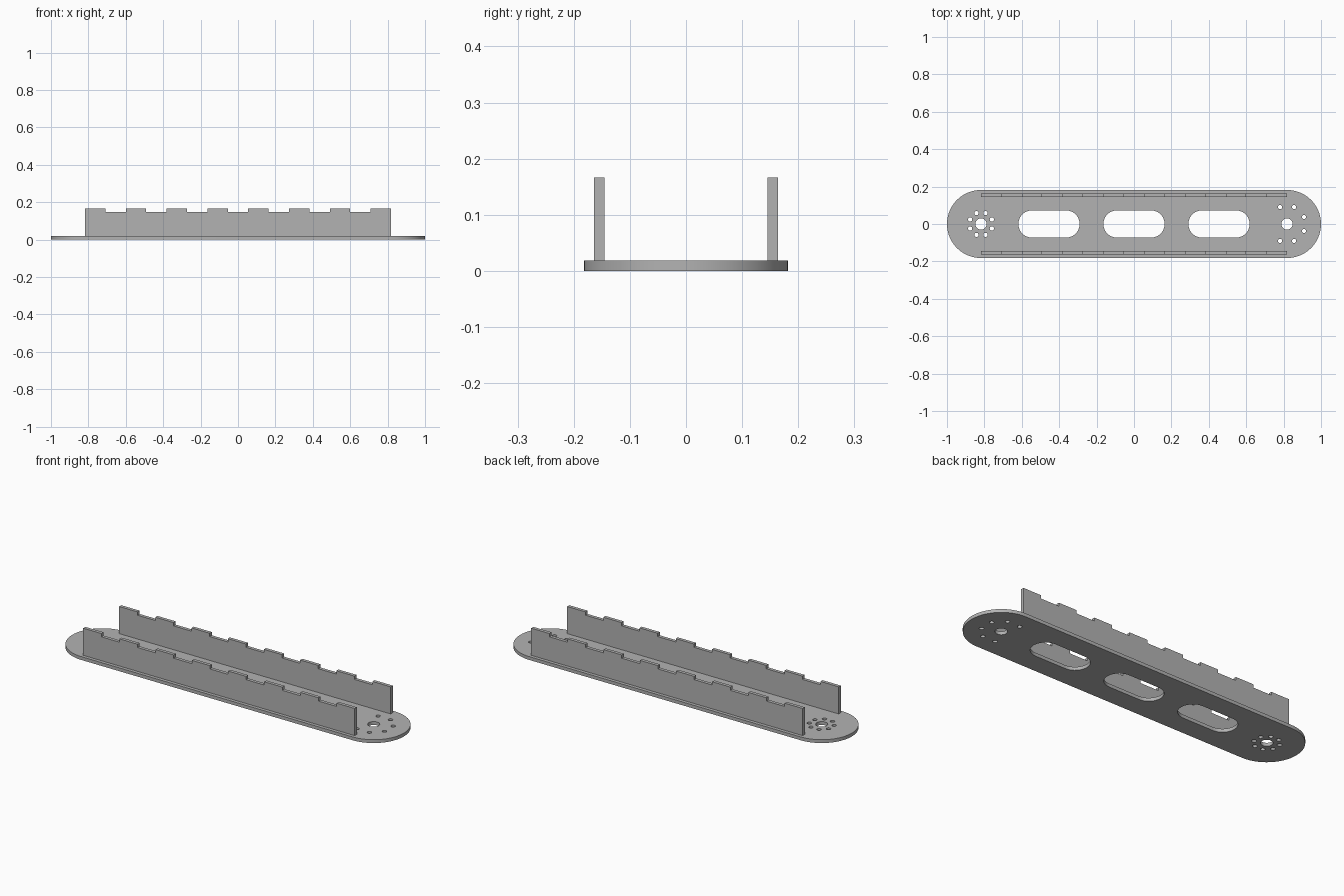
import bpy, bmesh
from math import cos, sin, pi, radians
from mathutils import Matrix

cube = bpy.data.objects.get("Cube")
if cube:
    bpy.data.objects.remove(cube, do_unlink=True)

THICK = 0.0182      # sheet thickness
END_X = 0.8182      # centre of each rounded end
END_R = 0.1818
WALL_TOP, NOTCH_Z = 0.166, 0.148
TEETH = 8

grey = bpy.data.materials.new("matte grey")
grey.use_nodes = True
grey.diffuse_color = (0.45, 0.45, 0.45, 1)
grey.node_tree.nodes["Principled BSDF"].inputs["Base Color"].default_value = grey.diffuse_color


def stadium(cx, half, r, n=24):
    """Outline of a slot with round ends."""
    pts = []
    for side, start in ((1, -pi / 2), (-1, pi / 2)):
        for i in range(n + 1):
            a = start + pi * i / n
            pts.append((cx + side * half + r * cos(a), r * sin(a)))
    return pts


def circle(cx, cy, r, n=24):
    return [(cx + r * cos(2 * pi * i / n), cy + r * sin(2 * pi * i / n)) for i in range(n)]


def sheet(name, outlines, matrix):
    """Fill outlines (the first is the rim, the rest are holes) and thicken them."""
    bm = bmesh.new()
    edges = []
    for pts in outlines:
        vs = [bm.verts.new((x, y, 0)) for x, y in pts]
        edges += [bm.edges.new((a, b)) for a, b in zip(vs, vs[1:] + vs[:1])]
    bmesh.ops.triangle_fill(bm, edges=edges, use_beauty=True, use_dissolve=False)
    top = bmesh.ops.extrude_face_region(bm, geom=bm.faces[:])["geom"]
    bmesh.ops.translate(bm, vec=(0, 0, THICK),
                        verts=[v for v in top if isinstance(v, bmesh.types.BMVert)])
    bmesh.ops.recalc_face_normals(bm, faces=bm.faces[:])
    bm.transform(matrix)
    mesh = bpy.data.meshes.new(name)
    bm.to_mesh(mesh)
    bm.free()
    mesh.materials.append(grey)
    obj = bpy.data.objects.new(name, mesh)
    bpy.context.collection.objects.link(obj)
    bpy.ops.object.select_all(action='DESELECT')
    obj.select_set(True)
    bpy.context.view_layer.objects.active = obj
    bpy.ops.object.shade_smooth_by_angle(angle=radians(30))
    return obj


# Base plate: three slots, two hub holes and their rings of screw holes
outlines = [stadium(0, END_X, END_R, 32)]
outlines += [stadium(x, 0.0909, 0.0727) for x in (-0.4545, 0, 0.4545)]
outlines += [circle(x, 0, 0.03) for x in (-END_X, END_X)]
for cx, ring, steps in ((-END_X, 0.063, range(8)), (END_X, 0.098, range(-3, 3))):
    for k in steps:
        a = radians(22.5 + 45 * k)
        outlines.append(circle(cx + ring * cos(a), ring * sin(a), 0.0115, 16))
sheet("base_plate", outlines, Matrix())

# Side walls: square teeth along the top edge
pitch = 2 * END_X / (2 * TEETH - 1)
profile = [(END_X, THICK), (-END_X, THICK)]
for i in range(2 * TEETH - 1):
    z = NOTCH_Z if i % 2 else WALL_TOP
    x = -END_X + i * pitch
    profile += [(x, z), (x + pitch, z)]
for name, y in (("front_wall", -0.1455), ("back_wall", 0.1637)):
    sheet(name, [profile], Matrix.Translation((0, y, 0)) @ Matrix.Rotation(pi / 2, 4, 'X'))
